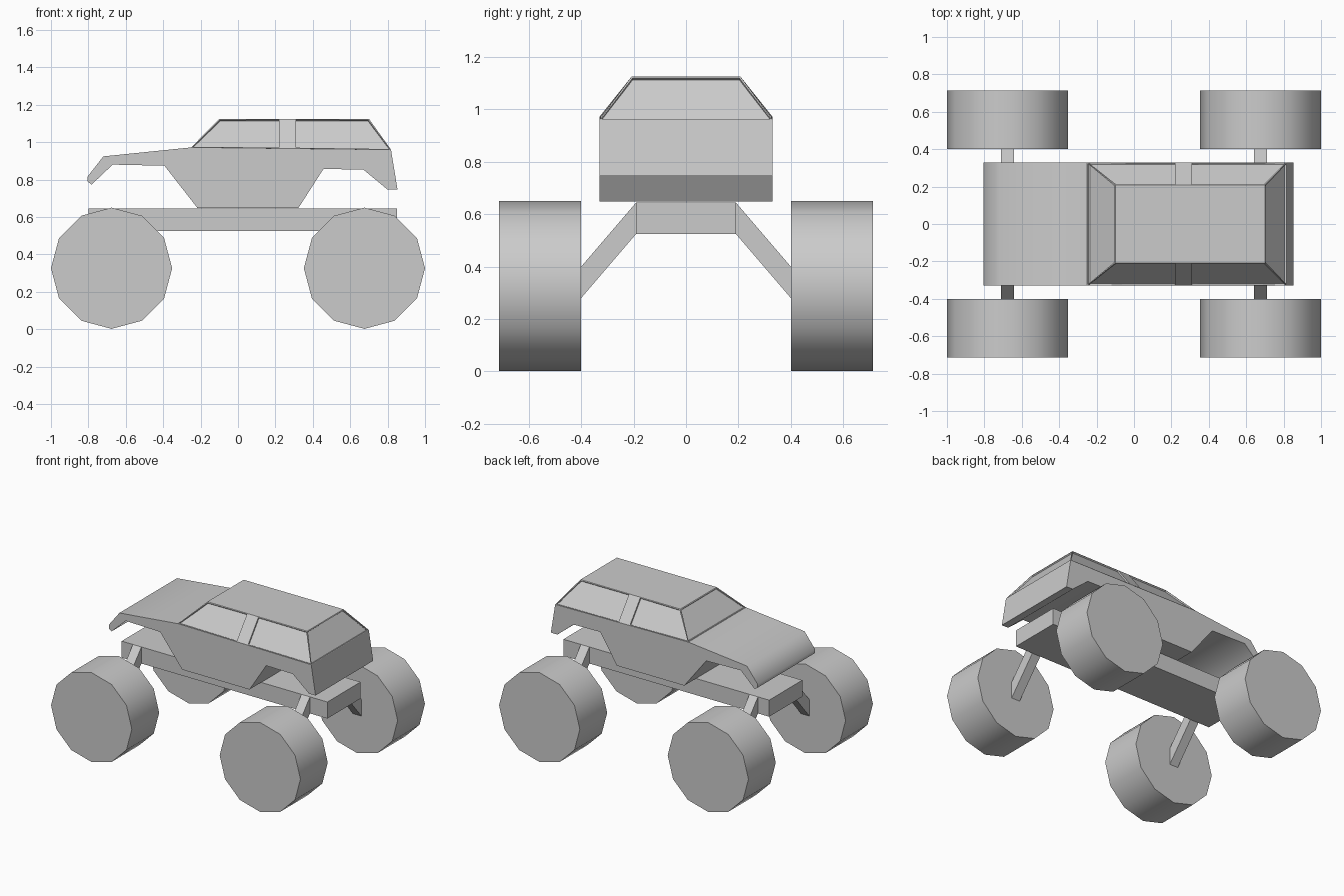
import bpy, bmesh
from math import radians, pi, sin, cos

if "Cube" in bpy.data.objects:
    bpy.data.objects.remove(bpy.data.objects["Cube"])


def finish(name, bm, smooth=None):
    bmesh.ops.recalc_face_normals(bm, faces=bm.faces[:])
    mesh = bpy.data.meshes.new(name)
    bm.to_mesh(mesh)
    bm.free()
    obj = bpy.data.objects.new(name, mesh)
    bpy.context.collection.objects.link(obj)
    if smooth:
        bpy.ops.object.select_all(action='DESELECT')
        bpy.context.view_layer.objects.active = obj
        obj.select_set(True)
        bpy.ops.object.shade_smooth_by_angle(angle=radians(smooth))
    return obj


def prism(name, profile, lo, hi, axis='y', smooth=None):
    """Extrude a profile (x,z) along y, or (y,z) along x."""
    bm = bmesh.new()
    place = (lambda a, b, d: (a, d, b)) if axis == 'y' else (lambda a, b, d: (d, a, b))
    ends = [[bm.verts.new(place(a, b, d)) for a, b in profile] for d in (lo, hi)]
    for end in ends:
        bm.faces.new(end)
    n = len(profile)
    for i in range(n):
        j = (i + 1) % n
        bm.faces.new((ends[0][i], ends[0][j], ends[1][j], ends[1][i]))
    return finish(name, bm, smooth)


# Chassis slab
prism("chassis", [(-0.80, 0.525), (0.85, 0.525), (0.85, 0.645), (-0.80, 0.645)], -0.19, 0.19)

# Wheels and the slanted suspension arms that carry them
R = 0.324
for end, x in (("front", -0.676), ("rear", 0.676)):
    circle = [(x + R * sin(k * pi / 6), R + 0.002 + R * cos(k * pi / 6)) for k in range(12)]
    for side, s in (("right", -1), ("left", 1)):
        prism(f"{end}_{side}_wheel", circle, s * 0.40, s * 0.713, smooth=35)
        arm = [(s * 0.19, 0.645), (s * 0.40, 0.40), (s * 0.40, 0.28), (s * 0.19, 0.525)]
        prism(f"{end}_{side}_arm", arm, x - 0.034, x + 0.034, axis='x')

# Lower body with hood, wheel arches and bumpers
body = [(-0.783, 0.773), (-0.805, 0.79), (-0.805, 0.815), (-0.72, 0.924), (-0.25, 0.972),
        (0.818, 0.96), (0.853, 0.746), (0.80, 0.746), (0.671, 0.853), (0.457, 0.857),
        (0.323, 0.648), (-0.217, 0.648), (-0.393, 0.874), (-0.67, 0.88)]
prism("body", body, -0.33, 0.33, smooth=50)

# Cabin: tapered block, pillars in the sides, recessed windows
bm = bmesh.new()
base = [(-0.25, 0.972), (0.225, 0.967), (0.305, 0.966), (0.818, 0.96)]
roof = [(-0.10, 1.125), (0.225, 1.125), (0.305, 1.125), (0.70, 1.125)]
low, top = {}, {}
for s in (-1, 1):
    low[s] = [bm.verts.new((x, s * 0.33, z)) for x, z in base]
    top[s] = [bm.verts.new((x, s * 0.208, z)) for x, z in roof]
windows = []
for s in (-1, 1):
    for i in range(3):
        f = bm.faces.new((low[s][i], low[s][i + 1], top[s][i + 1], top[s][i]))
        if i != 1:
            windows.append(f)
for i in (0, 3):
    windows.append(bm.faces.new((low[-1][i], low[1][i], top[1][i], top[-1][i])))
bm.faces.new(top[-1] + top[1][::-1])
floor = bm.faces.new(low[-1] + low[1][::-1])
bmesh.ops.recalc_face_normals(bm, faces=bm.faces[:])
bmesh.ops.delete(bm, geom=[floor], context='FACES_ONLY')
bmesh.ops.inset_individual(bm, faces=windows, thickness=0.008, depth=0)
bmesh.ops.inset_individual(bm, faces=windows, thickness=0.001, depth=-0.01)
finish("cabin", bm)
